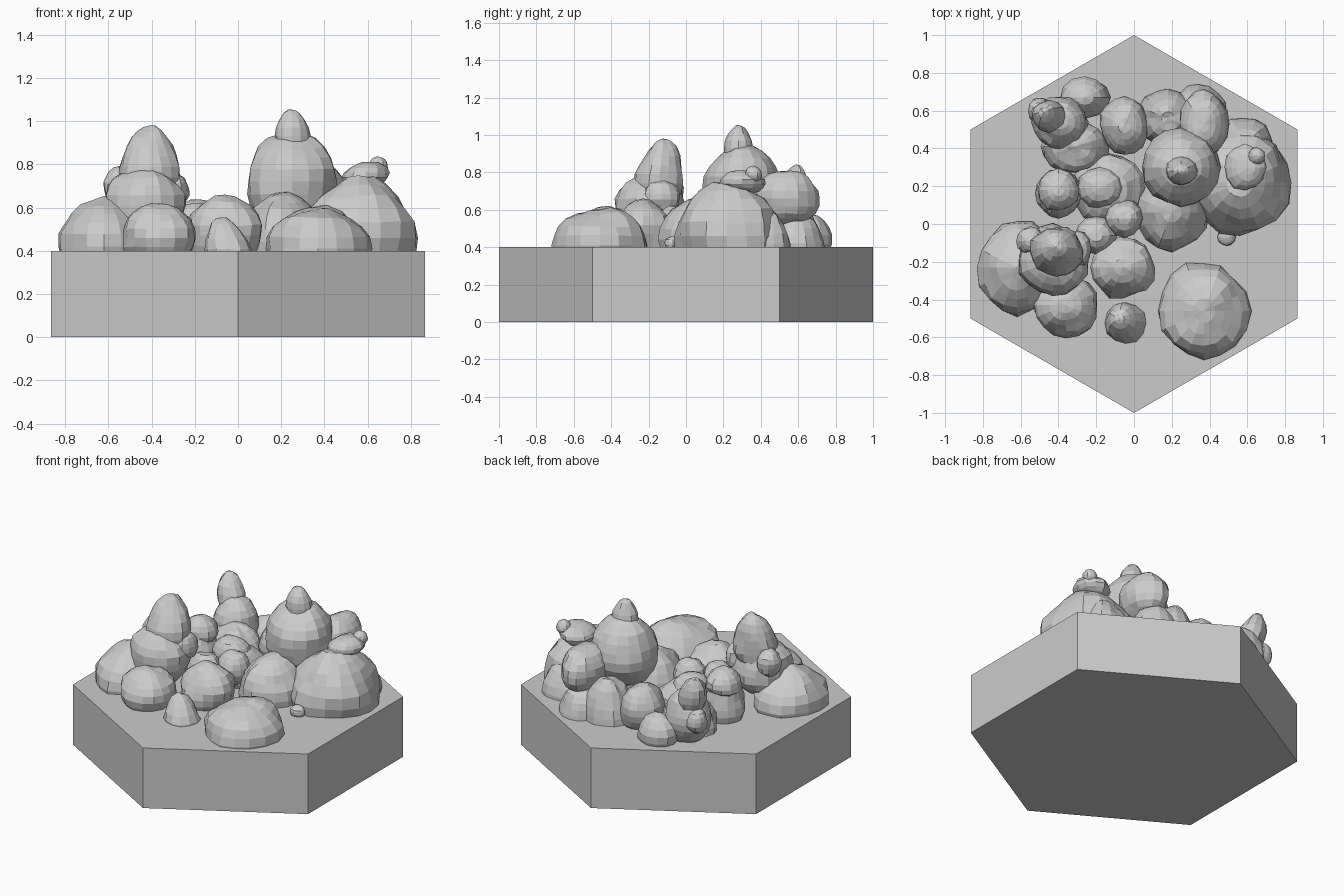
import bpy, bmesh, math
from mathutils import Vector, noise

if "Cube" in bpy.data.objects:
    bpy.data.objects.remove(bpy.data.objects["Cube"])

FLOOR = 0.4


def finish(bm, name):
    bmesh.ops.recalc_face_normals(bm, faces=bm.faces)
    mesh = bpy.data.meshes.new(name)
    bm.to_mesh(mesh)
    bm.free()
    obj = bpy.data.objects.new(name, mesh)
    bpy.context.collection.objects.link(obj)
    return obj


# Hexagonal base tile, corners pointing along y
def base():
    bm = bmesh.new()
    ring = [bm.verts.new((math.sin(i * math.pi / 3), math.cos(i * math.pi / 3), 0))
            for i in range(6)]
    face = bm.faces.new(ring)
    top = bmesh.ops.extrude_face_region(bm, geom=[face])["geom"]
    bmesh.ops.translate(bm, vec=(0, 0, FLOOR),
                        verts=[g for g in top if isinstance(g, bmesh.types.BMVert)])
    finish(bm, "hex_base")


# Lumpy faceted boulder; taper narrows the top, lean shifts it sideways
count = 0


def rock(name, center, radii, taper=0.0, lean=(0, 0), rough=0.13):
    global count
    count += 1
    offset = Vector((count * 7.3, count * 3.1, count * 5.7))
    bm = bmesh.new()
    n = 16 if max(radii) > 0.15 else 12
    bmesh.ops.create_uvsphere(bm, u_segments=n, v_segments=n * 3 // 4, radius=1)
    for v in bm.verts:
        p = v.co.copy()
        d = noise.noise(p * 1.4 + offset) + 0.4 * noise.noise(p * 3.2 + offset)
        p *= 1 + rough * d
        s = 1 - taper * p.z
        x = center[0] + p.x * s * radii[0] + lean[0] * p.z
        y = center[1] + p.y * s * radii[1] + lean[1] * p.z
        v.co = (x, y, center[2] + p.z * radii[2])
    # trim the part sunk into the base
    if center[2] - radii[2] < FLOOR:
        geom = bm.verts[:] + bm.edges[:] + bm.faces[:]
        bmesh.ops.bisect_plane(bm, geom=geom, plane_co=(0, 0, FLOOR - 0.01),
                               plane_no=(0, 0, 1), clear_inner=True)
        bmesh.ops.holes_fill(bm, edges=[e for e in bm.edges if e.is_boundary])
    finish(bm, name)


base()

# Right-hand mound and its stacked boulders
rock("right_boulder", (0.56, 0.22, 0.46), (0.27, 0.28, 0.28))
rock("right_upper_boulder", (0.25, 0.30, 0.72), (0.21, 0.21, 0.22))
rock("right_shoulder", (0.37, 0.53, 0.66), (0.13, 0.18, 0.16))
rock("right_cap", (0.25, 0.28, 0.95), (0.08, 0.075, 0.11), 0.35)
rock("right_ledge_stone", (0.59, 0.30, 0.75), (0.11, 0.12, 0.065), 0.1, (0.02, 0))
rock("right_ledge_tip", (0.65, 0.36, 0.79), (0.045, 0.045, 0.045))
rock("right_back_boulder", (0.18, 0.56, 0.44), (0.16, 0.15, 0.22), 0.15)
rock("far_back_boulder", (0.58, 0.42, 0.42), (0.16, 0.14, 0.20), 0.15)
rock("back_edge_boulder", (0.34, 0.58, 0.42), (0.15, 0.16, 0.16), 0.1)
rock("centre_boulder", (0.20, 0.06, 0.44), (0.19, 0.20, 0.22))
rock("tiny_pebble", (0.49, -0.07, 0.42), (0.05, 0.045, 0.04))

# Front stones
rock("front_right_boulder", (0.37, -0.46, 0.41), (0.235, 0.26, 0.20))
rock("front_pebble", (-0.05, -0.52, 0.43), (0.105, 0.105, 0.13), 0.3, (-0.03, 0.02))
rock("front_middle_boulder", (-0.06, -0.23, 0.47), (0.17, 0.165, 0.18))
rock("front_left_boulder", (-0.36, -0.43, 0.46), (0.17, 0.165, 0.16))

# Left mound and its pillar
rock("left_boulder", (-0.62, -0.23, 0.42), (0.21, 0.25, 0.22))
rock("left_pillar_base", (-0.43, -0.19, 0.61), (0.19, 0.19, 0.18))
rock("left_pillar_top", (-0.41, -0.14, 0.79), (0.14, 0.13, 0.19), 0.25, (0.0, 0.02))
rock("left_pillar_side", (-0.30, -0.13, 0.67), (0.075, 0.10, 0.085))
rock("left_pillar_knob", (-0.55, -0.09, 0.70), (0.075, 0.075, 0.09))

# Small stones filling the middle
rock("middle_stone", (-0.13, 0.18, 0.42), (0.19, 0.20, 0.16))
rock("middle_bump_front", (-0.05, 0.03, 0.53), (0.10, 0.10, 0.11))
rock("middle_bump_left", (-0.20, -0.06, 0.50), (0.11, 0.10, 0.13))
rock("middle_bump_back", (-0.18, 0.19, 0.54), (0.12, 0.11, 0.10))
rock("left_post", (-0.40, 0.16, 0.49), (0.12, 0.13, 0.18), 0.1)
rock("left_post_top", (-0.40, 0.18, 0.64), (0.11, 0.11, 0.09), 0.2)

# Back-left cluster
rock("back_left_foot", (-0.31, 0.41, 0.44), (0.18, 0.14, 0.17))
rock("back_left_stone", (-0.26, 0.67, 0.44), (0.13, 0.11, 0.13))
rock("back_left_pillar_base", (-0.39, 0.54, 0.54), (0.15, 0.14, 0.17))
rock("back_left_pillar_top", (-0.45, 0.57, 0.70), (0.09, 0.085, 0.14), 0.15, (-0.03, 0.02))
rock("back_left_knob", (-0.50, 0.60, 0.56), (0.06, 0.07, 0.08))
rock("back_middle_stone", (-0.05, 0.52, 0.50), (0.13, 0.15, 0.16))
